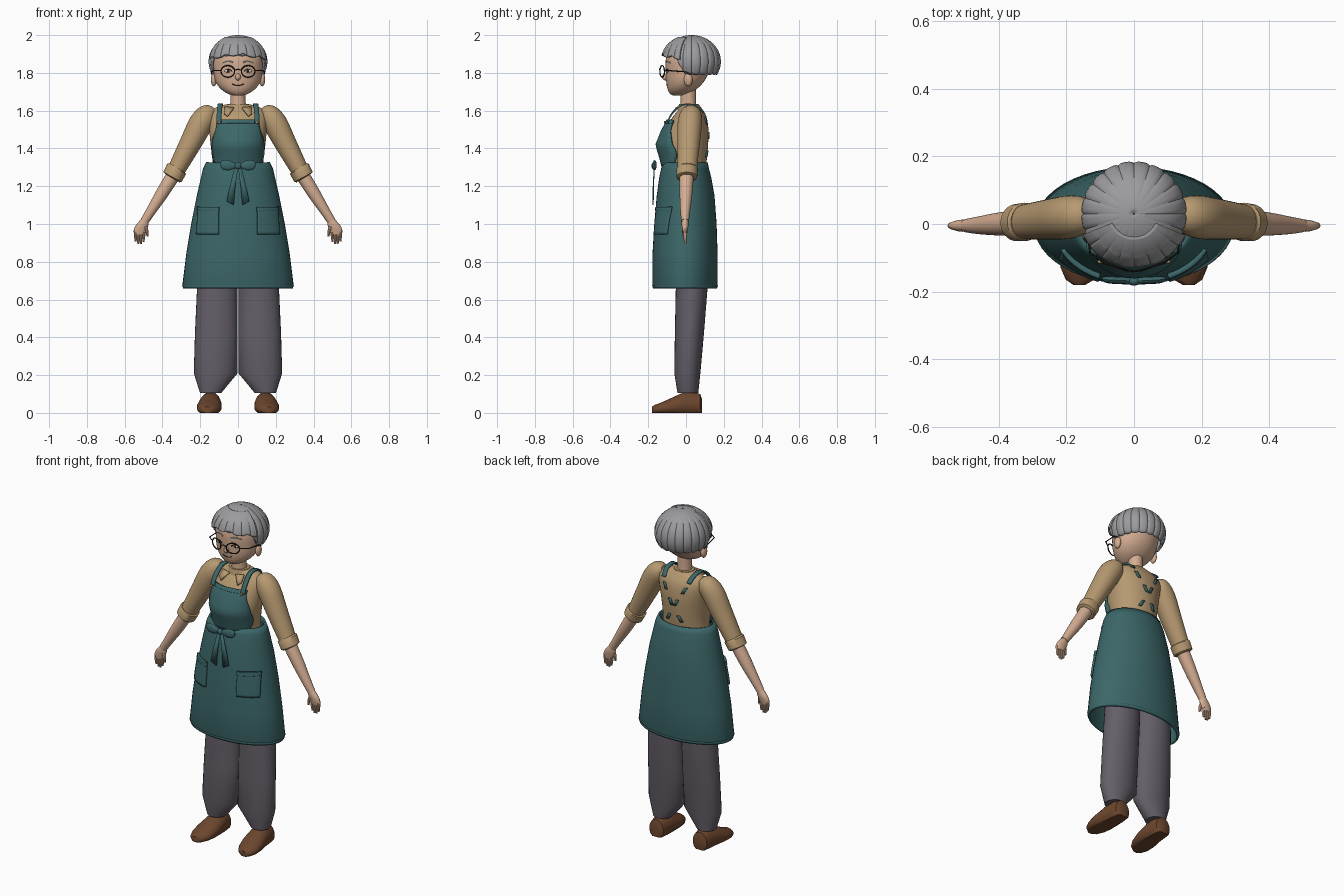
import bpy, bmesh, math
from mathutils import Vector

if "Cube" in bpy.data.objects:
    bpy.data.objects.remove(bpy.data.objects["Cube"])

TAU = 2 * math.pi


def material(name, r, g, b):
    m = bpy.data.materials.new(name)
    m.diffuse_color = (r, g, b, 1)
    m.use_nodes = True
    m.node_tree.nodes["Principled BSDF"].inputs["Base Color"].default_value = m.diffuse_color
    return m


SKIN = material("skin", 0.66, 0.42, 0.29)
TAN = material("tan_knit", 0.47, 0.32, 0.165)
TEAL = material("teal_cloth", 0.045, 0.135, 0.14)
GREY = material("grey_trouser", 0.13, 0.115, 0.14)
BROWN = material("brown_leather", 0.15, 0.062, 0.027)
HAIR = material("silver_hair", 0.33, 0.33, 0.345)
DARK = material("dark_frame", 0.02, 0.014, 0.012)
BRASS = material("brass", 0.5, 0.3, 0.1)
WHITE = material("eye_white", 0.75, 0.7, 0.65)


def finish(name, bm, mat, mirror=False, thick=0):
    bmesh.ops.recalc_face_normals(bm, faces=bm.faces)
    me = bpy.data.meshes.new(name)
    bm.to_mesh(me)
    bm.free()
    me.materials.append(mat)
    ob = bpy.data.objects.new(name, me)
    bpy.context.collection.objects.link(ob)
    bpy.ops.object.select_all(action='DESELECT')
    ob.select_set(True)
    bpy.context.view_layer.objects.active = ob
    bpy.ops.object.shade_smooth_by_angle(angle=math.radians(40))
    if thick:
        s = ob.modifiers.new("thickness", 'SOLIDIFY')
        s.thickness, s.offset = thick, 0
    if mirror:
        ob.modifiers.new("mirror", 'MIRROR')
    return ob


def grid(name, rows, mat, closed=False, caps=False, **kw):
    """Join rows of points into a sheet, or a tube when closed."""
    bm = bmesh.new()
    vs = [[bm.verts.new(p) for p in r] for r in rows]
    n = len(rows[0])
    for a, b in zip(vs, vs[1:]):
        for i in range(n if closed else n - 1):
            j = (i + 1) % n
            bm.faces.new((a[i], a[j], b[j], b[i]))
    if caps:
        bm.faces.new(vs[0])
        bm.faces.new(vs[-1])
    return finish(name, bm, mat, **kw)


def smooth_path(pts, steps):
    """Catmull-Rom resampling of tuples of any length."""
    if steps < 2:
        return pts
    P = [pts[0]] + list(pts) + [pts[-1]]
    out = []
    for i in range(1, len(P) - 2):
        for s in range(steps):
            t = s / steps
            out.append(tuple(0.5 * (2 * b + (c - a) * t + (2 * a - 5 * b + 4 * c - d) * t * t
                                    + (3 * b - a - 3 * c + d) * t ** 3)
                             for a, b, c, d in zip(*P[i - 1:i + 3])))
    return out + [pts[-1]]


def loft(name, secs, mat, steps=3, sides=32, tilt=False, caps=True, **kw):
    """Elliptic sections (x, y, z, rx, ry); tilt turns them across the path."""
    secs = smooth_path(secs, steps)
    rows = []
    for i, (x, y, z, rx, ry) in enumerate(secs):
        a, b = secs[max(i - 1, 0)], secs[min(i + 1, len(secs) - 1)]
        t = Vector((b[0] - a[0], 0, b[2] - a[2])).normalized() if tilt else Vector((0, 0, 1))
        u = Vector((t.z, 0, -t.x))
        rows.append([Vector((x, y, z)) + u * rx * math.cos(TAU * k / sides)
                     + Vector((0, ry * math.sin(TAU * k / sides), 0)) for k in range(sides)])
    return grid(name, rows, mat, closed=True, caps=caps, **kw)


def ball(name, loc, scale, mat, mirror=False):
    bm = bmesh.new()
    bmesh.ops.create_uvsphere(bm, u_segments=16, v_segments=10, radius=1)
    for v in bm.verts:
        v.co = Vector(loc) + Vector([c * s for c, s in zip(v.co, scale)])
    return finish(name, bm, mat, mirror)


def wire(name, pts, r, mat, closed=False, mirror=False):
    """Thin round wire through points."""
    pts = [Vector(p) for p in pts]
    n, rows = len(pts), []
    for i, p in enumerate(pts):
        t = (pts[(i + 1) % n] - pts[i - 1]) if closed else pts[min(i + 1, n - 1)] - pts[max(i - 1, 0)]
        u = t.cross(Vector((0.13, 1, 0.21))).normalized()
        v = t.cross(u).normalized()
        rows.append([p + r * (u * math.cos(TAU * k / 6) + v * math.sin(TAU * k / 6)) for k in range(6)])
    if closed:
        rows.append(rows[0])
    return grid(name, rows, mat, closed=True, caps=not closed, mirror=mirror)


def surf_y(secs, x, z, side=-1):
    """Depth of a lofted body's surface at x, z."""
    for a, b in zip(secs, secs[1:]):
        if a[2] <= z <= b[2]:
            t = (z - a[2]) / (b[2] - a[2])
            cy, rx, ry = (a[k] + (b[k] - a[k]) * t for k in (1, 3, 4))
            return cy + side * ry * math.sqrt(max(0.02, 1 - (x / rx) ** 2))
    return 0


# Trousers and shoes
loft("trouser_leg", [(.145, .01, .105, .056, .055), (.118, .007, .21, .116, .069),
                     (.115, .018, .42, .113, .077), (.11, .03, .66, .107, .084),
                     (.10, .03, .95, .095, .084)], GREY, steps=1, mirror=True)
rows = []
for y, cx, rx, h in [(.085, .145, .03, .07), (.075, .145, .047, .1), (.03, .145, .055, .112),
                     (-.02, .147, .06, .105), (-.08, .152, .066, .078), (-.13, .157, .06, .055),
                     (-.165, .16, .042, .043), (-.18, .162, .018, .033)]:
    rows.append([(cx + rx * math.cos(TAU * k / 24), y, max(0, h * (.4 + .6 * math.sin(TAU * k / 24))))
                 for k in range(24)])
grid("shoe", rows, BROWN, closed=True, caps=True, mirror=True)

# Sweater body and collar
torso = [(0, 0, 1.26, .14, .10), (0, -.005, 1.34, .135, .115), (0, -.013, 1.42, .145, .13),
         (0, .004, 1.50, .152, .115), (0, .02, 1.57, .155, .088), (0, .025, 1.61, .13, .06),
         (0, .02, 1.632, .07, .048)]
loft("sweater_body", torso, TAN, sides=48)
loft("sweater_neckband", [(0, .015, 1.60, .075, .06), (0, .015, 1.635, .058, .052)], TAN, steps=1)
grid("collar_flap", [[(.02, -.05, 1.615), (.07, -.04, 1.62)], [(.055, -.085, 1.57), (.075, -.075, 1.585)]],
     TAN, mirror=True, thick=.008)

# Sleeves, cuffs, forearms and hands
loft("sleeve", [(.125, .025, 1.60, .02, .03), (.155, .025, 1.585, .053, .055), (.195, .02, 1.535, .064, .064),
                (.25, .014, 1.43, .058, .06), (.338, .005, 1.265, .045, .05)], TAN, tilt=True, mirror=True)
loft("sleeve_cuff", [(.322, .006, 1.296, .05, .053), (.325, .006, 1.291, .057, .057),
                     (.347, .004, 1.249, .055, .055), (.35, .004, 1.244, .046, .048)],
     TAN, steps=1, tilt=True, mirror=True)
loft("forearm", [(.335, .004, 1.27, .037, .038), (.40, 0, 1.165, .034, .034),
                 (.46, -.004, 1.07, .026, .026), (.495, -.005, 1.015, .023, .02)], SKIN, tilt=True, mirror=True)
loft("palm", [(.49, -.005, 1.03, .018, .016), (.507, -.005, .995, .033, .018),
              (.519, -.005, .965, .034, .014), (.522, -.005, .945, .027, .01)], SKIN, sides=16, mirror=True)
for i, tip in enumerate((.905, .893, .895, .908)):
    loft("finger", [(.497 + .0155 * i, -.005, .965, .008, .01), (.499 + .0145 * i, -.005, .93, .0075, .009),
                    (.501 + .0135 * i, -.004, tip, .005, .006)], SKIN, steps=2, sides=8, mirror=True)
loft("thumb", [(.495, -.008, 1.0, .01, .011), (.483, -.012, .965, .009, .01), (.479, -.012, .935, .005, .006)],
     SKIN, sides=8, mirror=True)

# Apron skirt with hem and waistband
skirt = [(0, -.005, .66, .284, .163), (0, -.005, .68, .289, .168), (0, -.005, .85, .268, .167),
         (0, -.003, 1.0, .243, .16), (0, -.002, 1.15, .213, .148), (0, -.004, 1.25, .19, .132),
         (0, -.005, 1.29, .181, .122), (0, -.005, 1.325, .164, .115)]
loft("apron_skirt", skirt, TEAL, steps=1, sides=48, caps=False, thick=.01)
loft("apron_hem", [(0, -.005, .66, .286, .165), (0, -.005, .676, .292, .171)], TEAL, steps=1,
     sides=48, caps=False, thick=.008)


# Apron patches that follow the body
def patch(name, body, z0, z1, left, right, lift, thick, mirror=False):
    rows = []
    for i in range(11):
        z = z0 + (z1 - z0) * i / 10
        xs = [left(i / 10) + (right(i / 10) - left(i / 10)) * k / 16 for k in range(17)]
        rows.append([(x, surf_y(body, x, z) - lift, z) for x in xs])
    return grid(name, rows, TEAL, mirror=mirror, thick=thick)


def half_bib(t):
    return .118 + .022 * math.sin(math.pi * min(1, t * 1.15)) - .008 * t


patch("apron_bib", torso, 1.30, 1.545, lambda t: -half_bib(t), half_bib, .013, .012)
patch("bib_hem", torso, 1.53, 1.55, lambda t: -.112, lambda t: .112, .017, .012)
patch("apron_pocket", skirt, .945, 1.085, lambda t: .103, lambda t: .216 - .008 * t, .012, .016, True)
patch("pocket_hem", skirt, 1.068, 1.09, lambda t: .101, lambda t: .21, .016, .016, True)

# Shoulder straps, strap pieces on the back and buttons
path = smooth_path([(.1, -.098, 1.535), (.1, -.08, 1.575), (.096, -.035, 1.622), (.093, .01, 1.634),
                    (.09, .06, 1.622), (.083, .093, 1.59)], 4)
grid("shoulder_strap", [[(x - .013, y, z), (x + .013, y, z)] for x, y, z in path], TEAL, mirror=True, thick=.008)
for t in (.15, .45, .82):
    x, z, rows = .085 - .15 * t, 1.585 - .26 * t, []
    for d in (-.018, .018):
        rows.append([(x - d * .5 + w, surf_y(torso, x - d * .5 + w, z - d, 1) + .003, z - d) for w in (-.009, .009)])
    grid("back_strap_piece", rows, TEAL, mirror=True, thick=.008)
ball("strap_button", (.1, -.112, 1.538), (.008, .005, .008), BRASS, True)

# Waist bow
ball("bow_knot", (0, -.17, 1.308), (.018, .013, .018), TEAL)
loft("bow_loop", [(.005, -.167, 1.308, .008, .008), (.045, -.167, 1.31, .026, .011),
                  (.08, -.165, 1.313, .024, .01), (.093, -.163, 1.312, .012, .005)],
     TEAL, sides=12, tilt=True, mirror=True)
grid("bow_tail", [[(.0, -.168, 1.30), (.018, -.168, 1.30)], [(.014, -.173, 1.2), (.043, -.173, 1.2)],
                  [(.023, -.174, 1.1), (.06, -.174, 1.12)]], TEAL, mirror=True, thick=.006)

# Neck, head, ears and nose
loft("neck", [(0, .01, 1.58, .052, .045), (0, .012, 1.64, .041, .041), (0, .01, 1.75, .04, .042)], SKIN)
head = [(0, -.045, 1.68, .022, .022), (0, -.038, 1.688, .05, .045), (0, -.022, 1.712, .088, .075),
        (0, -.006, 1.75, .117, .098), (0, .006, 1.80, .129, .113), (0, .016, 1.88, .134, .122),
        (0, .025, 1.94, .11, .10), (0, .025, 1.975, .05, .05)]
loft("head", head, SKIN, sides=40)
ball("ear", (.128, .012, 1.765), (.016, .023, .036), SKIN, True)
ball("nose", (0, -.108, 1.778), (.015, .019, .018), SKIN)


# Painted face lines that hug the head
def face(x, z, lift=.001):
    return (x, surf_y(head, x, z) - lift, z)


ball("eye_white", face(.052, 1.81, 0), (.02, .006, .008), WHITE, True)
ball("pupil", face(.052, 1.81, .004), (.008, .004, .008), DARK, True)
wire("eyelid", [face(.03 + .0055 * i, 1.808 + .012 * math.sin(math.pi * i / 8), .004) for i in range(9)],
     .0022, DARK, mirror=True)
wire("eyebrow", [face(.026 + .007 * i, 1.852 + .009 * math.sin(math.pi * (i + 1) / 9), .002) for i in range(9)],
     .0035, HAIR, mirror=True)
wire("mouth", [face(-.03 + .005 * i, 1.733 + .009 * (i / 6 - 1) ** 2) for i in range(13)], .0025, DARK)

# Round glasses
wire("glasses_rim", [(.054 + .036 * math.cos(TAU * k / 28), -.126 + .012 * math.cos(TAU * k / 28),
                      1.808 + .031 * math.sin(TAU * k / 28)) for k in range(28)], .0035, DARK, True, True)
wire("glasses_bridge", [(-.02, -.137, 1.813), (0, -.14, 1.82), (.02, -.137, 1.813)], .0032, DARK)
wire("glasses_temple", [(.088, -.116, 1.812), (.13, -.085, 1.812), (.142, .0, 1.805), (.138, .025, 1.79)],
     .0032, DARK, mirror=True)


# Hair shells with grooved locks and a ragged edge
def hair_shell(name, a0, a1, p0, edge, size, groove):
    rows = []
    for i in range(19):
        row = []
        for k in range(121):
            a = a0 + (a1 - a0) * k / 120
            p = p0 + (edge(a) - p0) * i / 18
            s = size - groove * (1 - abs(math.sin(a * 10))) ** 3 * math.sin(p) ** 2
            row.append((.156 * s * math.sin(p) * math.cos(a), .03 + .155 * s * math.sin(p) * math.sin(a),
                        1.86 + .139 * (s if p > .9 else min(s, 1)) * math.cos(p)))
        rows.append(row)
    return grid(name, rows, HAIR, thick=.012)


def cap_edge(a):
    f = min(1, max(0, (-math.sin(a) - .2) / .42))
    f = f * f * (3 - 2 * f)
    return 2.06 - .76 * f + .05 * abs(math.sin(a * 10))


hair_shell("hair_cap", 0, TAU, .01, cap_edge, .965, .035)
hair_shell("hair_fringe", -2.75, -.4, .45, lambda a: 1.24 + .1 * abs(math.sin(a * 5 + .6)) +
           .14 * abs(a + 1.57), 1.02, .03)
